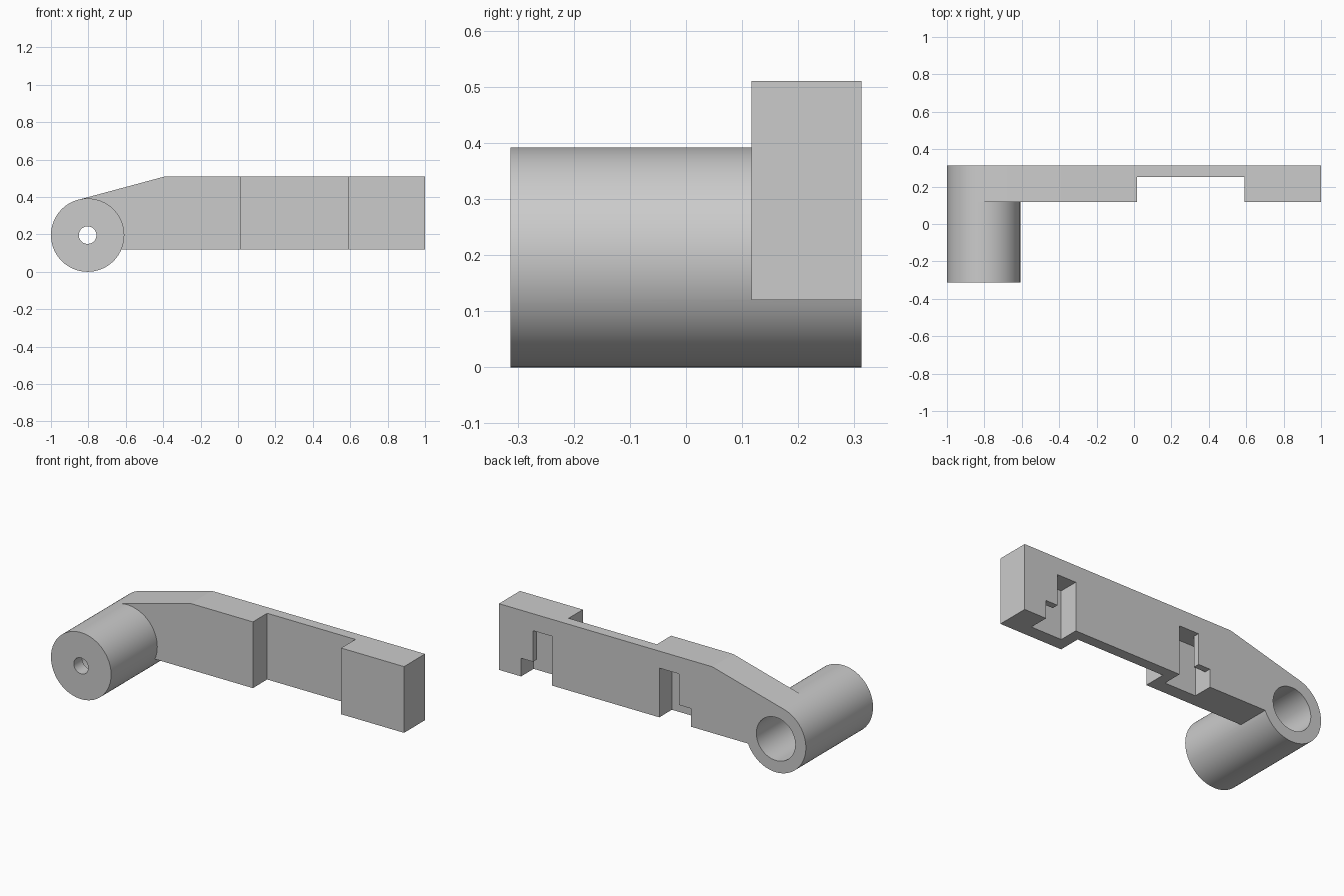
import bpy, bmesh, math

if "Cube" in bpy.data.objects:
    bpy.data.objects.remove(bpy.data.objects["Cube"], do_unlink=True)

grey = bpy.data.materials.new("plain grey")
grey.use_nodes = True
colour = (0.6, 0.6, 0.6, 1)
grey.diffuse_color = colour
grey.node_tree.nodes["Principled BSDF"].inputs["Base Color"].default_value = colour

FRONT, BACK = -0.3125, 0.3125
ARM_FRONT = 0.117
TOP, BOTTOM = 0.51, 0.12
HUB_X, HUB_R = -0.804, 0.196


def prism(name, outline, y0, y1):
    """Extrude an (x, z) outline from y0 to y1."""
    bm = bmesh.new()
    face = bm.faces.new([bm.verts.new((x, y0, z)) for x, z in outline])
    moved = bmesh.ops.extrude_face_region(bm, geom=[face])["geom"]
    bmesh.ops.translate(bm, vec=(0, y1 - y0, 0),
                        verts=[v for v in moved if isinstance(v, bmesh.types.BMVert)])
    bmesh.ops.recalc_face_normals(bm, faces=bm.faces)
    mesh = bpy.data.meshes.new(name)
    bm.to_mesh(mesh)
    bm.free()
    mesh.materials.append(grey)
    obj = bpy.data.objects.new(name, mesh)
    bpy.context.collection.objects.link(obj)
    return obj


def rectangle(x0, x1, z0, z1):
    return [(x0, z0), (x1, z0), (x1, z1), (x0, z1)]


def circle(r, n):
    return [(HUB_X + r * math.cos(math.tau * i / n),
             HUB_R + r * math.sin(math.tau * i / n)) for i in range(n)]


def combine(target, tool, operation):
    """Apply a boolean and remove the tool object."""
    bpy.context.view_layer.objects.active = target
    mod = target.modifiers.new(operation.lower(), "BOOLEAN")
    mod.operation = operation
    mod.solver = "EXACT"
    mod.object = tool
    bpy.ops.object.modifier_apply(modifier=mod.name)
    bpy.data.objects.remove(tool, do_unlink=True)


# Arm with a sloped shoulder running tangent to the hub
shoulder = (-0.39, TOP)
dx, dz = shoulder[0] - HUB_X, shoulder[1] - HUB_R
angle = math.atan2(dz, dx) + math.acos(HUB_R / math.hypot(dx, dz))
r = HUB_R - 0.0005
tangent = (HUB_X + r * math.cos(angle), HUB_R + r * math.sin(angle))
arm = prism("lever_arm", [tangent, shoulder, (1, TOP), (1, BOTTOM), (-0.75, BOTTOM)],
            ARM_FRONT, BACK)

# Wide recess across the front of the arm
combine(arm, prism("front_recess", rectangle(0.015, 0.59, 0, 0.6), 0, 0.25), "DIFFERENCE")

# Undercut pockets in the back, open at the bottom: a cavity behind an L-shaped window
for inner, lip, outer in ((0.655, 0.778, 0.856), (-0.045, -0.173, -0.25)):
    combine(arm, prism("pocket_cavity", rectangle(inner, outer, 0.05, 0.41),
                       BACK - 0.117, BACK - 0.038), "DIFFERENCE")
    window = [(inner, 0.05), (outer, 0.05), (outer, 0.227),
              (lip, 0.227), (lip, 0.41), (inner, 0.41)]
    combine(arm, prism("pocket_window", window, BACK - 0.06, BACK + 0.1), "DIFFERENCE")

# Hub barrel, bored wide from the back with a small pin hole in front
combine(arm, prism("hub_barrel", circle(HUB_R, 96), FRONT, BACK), "UNION")
combine(arm, prism("hub_bore", circle(0.127, 64), FRONT + 0.078, BACK + 0.1), "DIFFERENCE")
combine(arm, prism("pin_hole", circle(0.047, 48), FRONT - 0.1, 0), "DIFFERENCE")

bpy.ops.object.select_all(action="DESELECT")
arm.select_set(True)
bpy.context.view_layer.objects.active = arm
bpy.ops.object.shade_smooth_by_angle(angle=math.radians(12))
